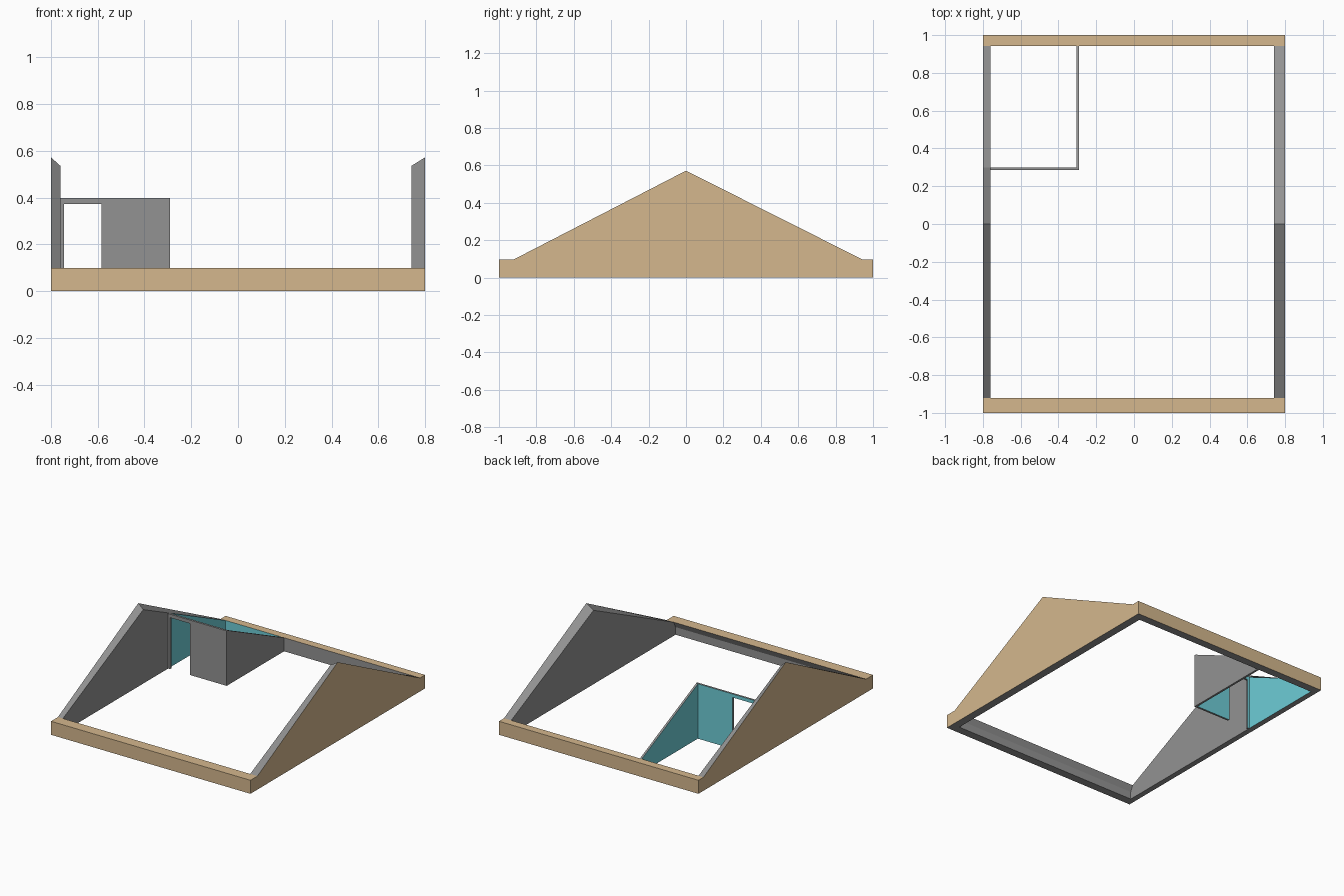
import bpy, bmesh

if "Cube" in bpy.data.objects:
    bpy.data.objects.remove(bpy.data.objects["Cube"])

# Flat colours
def material(name, rgb):
    m = bpy.data.materials.new(name)
    m.diffuse_color = (*rgb, 1)
    m.use_nodes = True
    m.node_tree.nodes["Principled BSDF"].inputs["Base Color"].default_value = m.diffuse_color
    return m

MATS = [material("grey_plaster", (0.29, 0.29, 0.29)),
        material("tan_cladding", (0.66, 0.475, 0.268)),
        material("teal_paint", (0.155, 0.61, 0.68))]
GREY, TAN, TEAL = range(3)


def loft(name, ring_a, ring_b, colour, cuts=(), drop=None):
    """Solid between two matching rings; faces coloured by a rule on (normal, centre)."""
    bm = bmesh.new()
    a = [bm.verts.new(p) for p in ring_a]
    b = [bm.verts.new(p) for p in ring_b]
    n = len(a)
    bm.faces.new(a)
    bm.faces.new(b[::-1])
    for i in range(n):
        j = (i + 1) % n
        bm.faces.new((a[j], a[i], b[i], b[j]))
    bmesh.ops.recalc_face_normals(bm, faces=bm.faces)
    for co, no in cuts:
        bmesh.ops.bisect_plane(bm, geom=bm.verts[:] + bm.edges[:] + bm.faces[:],
                               plane_co=co, plane_no=no)
    bm.normal_update()
    if drop:
        hidden = [f for f in bm.faces if drop(f.normal, f.calc_center_median())]
        bmesh.ops.delete(bm, geom=hidden, context='FACES')
    for f in bm.faces:
        f.material_index = colour(f.normal, f.calc_center_median())
    me = bpy.data.meshes.new(name)
    bm.to_mesh(me)
    bm.free()
    for m in MATS:
        me.materials.append(m)
    ob = bpy.data.objects.new(name, me)
    bpy.context.collection.objects.link(ob)
    return ob


def along_x(profile, x):
    return [(x, y, z) for y, z in profile]


# Main dimensions
LOW, RIDGE, RIDGE_IN = 0.098, 0.572, 0.536
FRONT, FRONT_TOP, BACK = -0.94, -0.92, 0.942
LEFT_IN, RIGHT_IN = -0.76, 0.742
ROOM_X, ROOM_Y, T = -0.29, 0.285, 0.015

# Low front and back walls: tan outside and on top, grey inside and below
def front_colour(n, c):
    return GREY if n.z < -0.2 or n.y > 0.5 else TAN

def back_colour(n, c):
    if n.y < -0.5:
        return TEAL if LEFT_IN < c.x < ROOM_X - T else GREY
    return GREY if n.z < -0.5 else TAN

front = [(-1, 0), (-1, LOW), (FRONT_TOP, LOW), (FRONT, 0.055), (FRONT, 0)]
back = [(BACK, 0), (BACK, LOW), (1, LOW), (1, 0)]
loft("front_wall", along_x(front, -0.8), along_x(front, 0.8), front_colour)
loft("back_wall", along_x(back, -0.8), along_x(back, 0.8), back_colour,
     cuts=[((LEFT_IN, 0, 0), (1, 0, 0)), ((ROOM_X - T, 0, 0), (1, 0, 0))])

# Gable walls, with the sloping top edge falling inwards
def gable(ridge):
    return [(FRONT, 0), (FRONT, 0.055), (FRONT_TOP, LOW), (0, ridge), (BACK, LOW), (BACK, 0)]

def touches_wall(n, c):
    return abs(n.x) < 0.1 and (c.y < FRONT_TOP or c.y > BACK - 0.001)

for name, side, inner in (("left_gable", -1, LEFT_IN), ("right_gable", 1, RIGHT_IN)):
    def gable_colour(n, c, side=side):
        if n.x * side > 0.9:
            return TAN
        if side < 0 and n.x > 0.9 and c.y > ROOM_Y + T:
            return TEAL
        return GREY
    cuts = [((0, ROOM_Y + T, 0), (0, 1, 0))] if side < 0 else []
    loft(name, along_x(gable(RIDGE), 0.8 * side), along_x(gable(RIDGE_IN), inner),
         gable_colour, cuts, touches_wall)

# Corner room: front partition with a doorway, teal on the room side
door_wall = [(LEFT_IN, 0), (-0.745, 0), (-0.745, 0.373), (-0.583, 0.373), (-0.583, 0),
             (ROOM_X, 0), (ROOM_X, 0.398), (LEFT_IN, 0.398)]
loft("room_door_wall", [(x, ROOM_Y, z) for x, z in door_wall],
     [(x, ROOM_Y + T, z) for x, z in door_wall],
     lambda n, c: TEAL if n.y > 0.9 else GREY)

# Corner room: side partition following the roof slope
side_wall = [(ROOM_Y + T, 0), (ROOM_Y + T, 0.396), (BACK, LOW), (BACK, 0)]
loft("room_side_wall", along_x(side_wall, ROOM_X - T), along_x(side_wall, ROOM_X),
     lambda n, c: TEAL if n.x < -0.9 else GREY)
